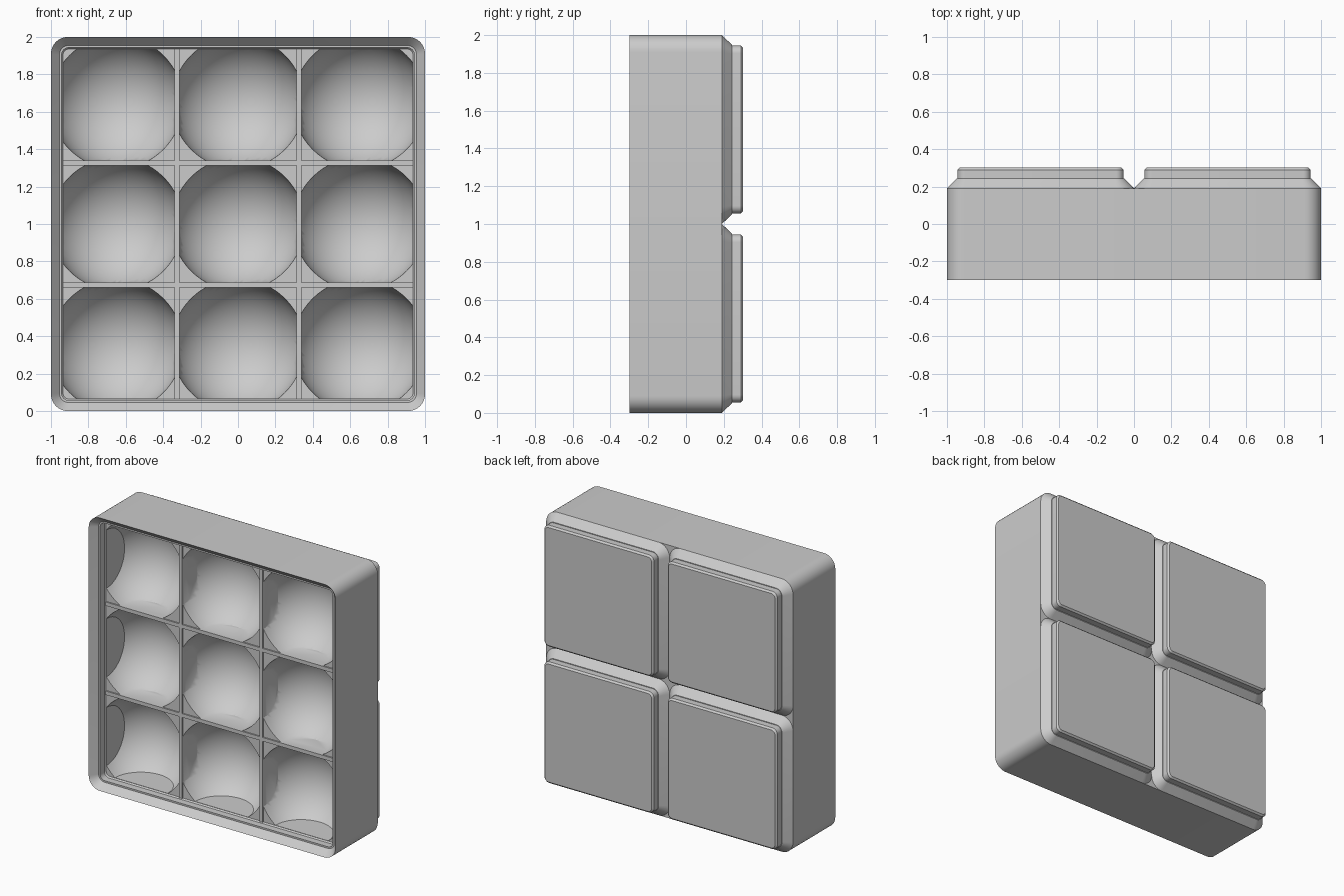
import bpy, bmesh, math
from mathutils import Vector

if "Cube" in bpy.data.objects:
    bpy.data.objects.remove(bpy.data.objects["Cube"])

SEG = 8            # segments per rounded corner
FLOOR = -0.19      # depth of the recessed front floor


def ring(bm, cx, cz, half, rad, y):
    """Rounded square loop in the XZ plane."""
    verts = []
    for q, (sx, sz) in enumerate([(1, 1), (-1, 1), (-1, -1), (1, -1)]):
        for i in range(SEG + 1):
            a = math.pi / 2 * (q + i / SEG)
            verts.append(bm.verts.new((cx + sx * (half - rad) + rad * math.cos(a), y,
                                       cz + sz * (half - rad) + rad * math.sin(a))))
    return verts


def finish(bm, name):
    bmesh.ops.recalc_face_normals(bm, faces=bm.faces)
    me = bpy.data.meshes.new(name)
    bm.to_mesh(me)
    bm.free()
    ob = bpy.data.objects.new(name, me)
    bpy.context.collection.objects.link(ob)
    return ob


def loft(name, cx, cz, profile):
    """Skin rounded squares given as (half size, corner radius, y)."""
    bm = bmesh.new()
    loops = [ring(bm, cx, cz, *p) for p in profile]
    for a, b in zip(loops, loops[1:]):
        for i in range(len(a)):
            j = (i + 1) % len(a)
            bm.faces.new((a[i], a[j], b[j], b[i]))
    bm.faces.new(loops[0])
    bm.faces.new(loops[-1])
    return finish(bm, name)


def smooth(ob):
    bpy.ops.object.select_all(action='DESELECT')
    ob.select_set(True)
    bpy.context.view_layer.objects.active = ob
    bpy.ops.object.shade_smooth_by_angle(angle=math.radians(30))


# Block with stepped recess in the front
block = loft("block", 0, 1, [
    (0.935, 0.03, FLOOR), (0.943, 0.038, FLOOR - 0.01), (0.943, 0.038, -0.25),
    (0.955, 0.05, -0.25), (1.0, 0.09, -0.30), (1.0, 0.09, 0.19)])

# Nine bowls: spheres trimmed to their square cells
bm = bmesh.new()
cells = [(-0.933, -0.34), (-0.3125, 0.3125), (0.34, 0.933)]
for x0, x1 in cells:
    for z0, z1 in cells:
        part = bmesh.new()
        bmesh.ops.create_uvsphere(part, u_segments=64, v_segments=32, radius=0.355)
        cx = 0.65 * (x0 + x1 > 0.1) - 0.65 * (x0 + x1 < -0.1)
        cz = 0.65 * (z0 + z1 > 0.1) - 0.65 * (z0 + z1 < -0.1)
        for v in part.verts:
            x, y, z = v.co
            v.co = (cx + x, FLOOR - z * 0.98, 1 + cz + y)
        for co, no in [((x0, 0, 0), (-1, 0, 0)), ((x1, 0, 0), (1, 0, 0)),
                       ((0, 0, 1 + z0), (0, 0, -1)), ((0, 0, 1 + z1), (0, 0, 1))]:
            cut = bmesh.ops.bisect_plane(part, geom=part.verts[:] + part.edges[:] + part.faces[:],
                                         plane_co=Vector(co), plane_no=Vector(no), clear_outer=True)
            edges = [e for e in cut["geom_cut"] if isinstance(e, bmesh.types.BMEdge)]
            bmesh.ops.holes_fill(part, edges=edges, sides=0)
        bmesh.ops.recalc_face_normals(part, faces=part.faces)
        tmp = bpy.data.meshes.new("bowl_tmp")
        part.to_mesh(tmp)
        part.free()
        bm.from_mesh(tmp)
        bpy.data.meshes.remove(tmp)
cutter = finish(bm, "bowl_cutter")
cutter.hide_render = True

mod = block.modifiers.new("bowls", 'BOOLEAN')
mod.operation = 'DIFFERENCE'
mod.solver = 'EXACT'
mod.object = cutter
bpy.context.view_layer.objects.active = block
bpy.ops.object.modifier_apply(modifier=mod.name)
bpy.data.objects.remove(cutter)
smooth(block)

# Thin raised ribs between the bowls
bm = bmesh.new()
for s in (-1, 1):
    for size, pos in [((0.0275, 0.02, 1.87), (s * 0.32625, FLOOR, 1)),
                      ((1.87, 0.02, 0.0275), (0, FLOOR, 1 + s * 0.32625))]:
        for v in bmesh.ops.create_cube(bm, size=1)["verts"]:
            v.co = Vector(a * b for a, b in zip(v.co, size)) + Vector(pos)
finish(bm, "divider_ribs")

# Four stepped tiles on the back
for sx, side in ((-1, "left"), (1, "right")):
    for sz, level in ((-1, "lower"), (1, "upper")):
        smooth(loft(f"back_tile_{level}_{side}", sx * 0.5, 1 + sz * 0.5, [
            (0.5, 0.09, 0.19), (0.449, 0.05, 0.243), (0.444, 0.04, 0.243),
            (0.444, 0.04, 0.29), (0.432, 0.03, 0.302)]))
